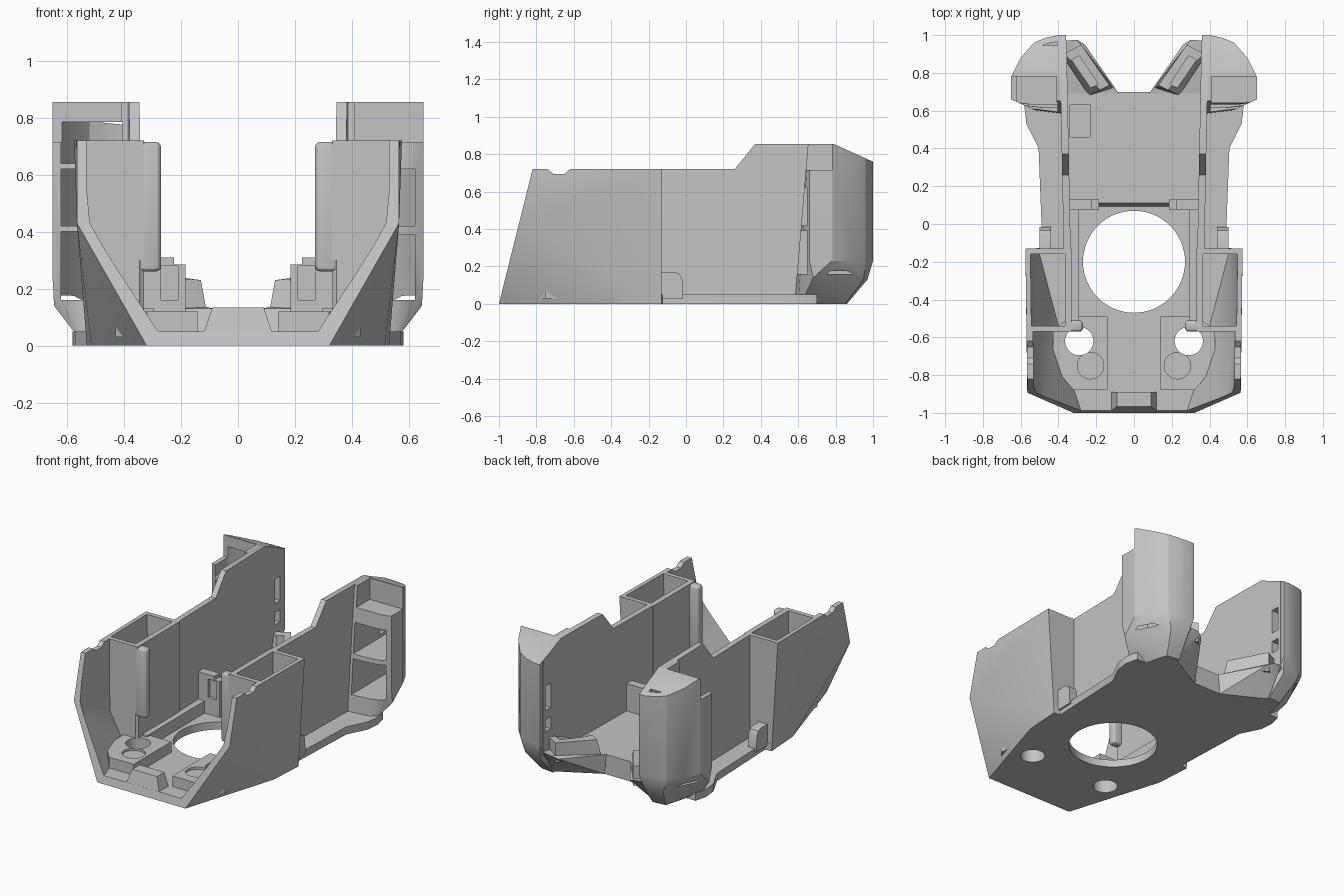
import bpy, bmesh, math
from mathutils import Vector

if "Cube" in bpy.data.objects:
    bpy.data.objects.remove(bpy.data.objects["Cube"])

grey = bpy.data.materials.new("light grey plastic")
grey.use_nodes = True
grey.diffuse_color = (0.55, 0.55, 0.55, 1)
grey.node_tree.nodes["Principled BSDF"].inputs["Base Color"].default_value = (0.55, 0.55, 0.55, 1)


def finish(name, bm):
    bmesh.ops.recalc_face_normals(bm, faces=bm.faces)
    me = bpy.data.meshes.new(name)
    bm.to_mesh(me)
    bm.free()
    me.materials.append(grey)
    ob = bpy.data.objects.new(name, me)
    bpy.context.collection.objects.link(ob)
    return ob


def hull(name, pts, side=1, both=False):
    """Convex solid around points; side mirrors x, both adds the mirrored points."""
    bm = bmesh.new()
    for x, y, z in pts:
        bm.verts.new((x * side, y, z))
        if both:
            bm.verts.new((-x, y, z))
    res = bmesh.ops.convex_hull(bm, input=bm.verts)
    bmesh.ops.delete(bm, geom=[v for v in res["geom_interior"] if isinstance(v, bmesh.types.BMVert)],
                     context='VERTS')
    bmesh.ops.dissolve_limit(bm, angle_limit=0.01, verts=bm.verts, edges=bm.edges)
    return finish(name, bm)


def box(name, x, y, z, side=1):
    return hull(name, [(a, b, c) for a in x for b in y for c in z], side)


def prism(name, outline, lo, hi, axis="z", side=1, shear=0.0):
    """Extrude a 2D outline along z (xy outline) or x (yz outline)."""
    bm = bmesh.new()

    def place(p, h):
        if axis == "z":
            return (p[0] * side, p[1], h)
        return ((h + shear * p[0]) * side, p[0], p[1])
    low = [bm.verts.new(place(p, lo)) for p in outline]
    top = [bm.verts.new(place(p, hi)) for p in outline]
    bm.faces.new(low)
    bm.faces.new(top)
    for i in range(len(low)):
        j = (i + 1) % len(low)
        bm.faces.new((low[i], low[j], top[j], top[i]))
    return finish(name, bm)


def cylinder(name, x, y, r, z, n=48):
    ring = [(x + r * math.cos(i * math.tau / n), y + r * math.sin(i * math.tau / n)) for i in range(n)]
    return prism(name, ring, z[0], z[1])


def cut(ob, *cutters):
    for c in cutters:
        c.hide_render = True
        mod = ob.modifiers.new("cut", 'BOOLEAN')
        mod.operation = 'DIFFERENCE'
        mod.solver = 'EXACT'
        mod.object = c
        bpy.context.view_layer.update()
        me = bpy.data.meshes.new_from_object(ob.evaluated_get(bpy.context.evaluated_depsgraph_get()))
        ob.modifiers.clear()
        ob.data = me
        bpy.data.objects.remove(c)


def bevel(ob, width, segments=3):
    bm = bmesh.new()
    bm.from_mesh(ob.data)
    bmesh.ops.bevel(bm, geom=bm.edges[:], offset=width, segments=segments, affect='EDGES', profile=0.5)
    bm.to_mesh(ob.data)
    bm.free()


# Front shell: faceted outer solid, hollowed and open at the front
shell = hull("front_shell", [(.32, -1, 0), (.515, -.37, 0), (.53, -.13, 0), (.565, -.893, .43),
                             (.565, -.82, .72), (.575, -.13, .72)], both=True)
cut(shell,
    hull("front_cavity", [(.27, -.99, .05), (.52, -.89, .43), (.53, -.82, .8), (.18, -1.29, .05),
                          (.43, -1.19, .43), (.53, -1.12, .8), (.42, -.57, .05), (.53, -.57, .25),
                          (.535, -.57, .8)], both=True),
    box("centre_channel", (-.33, .33), (-.6, 0), (.05, 1)),
    cylinder("round_opening", 0, -.2, .27, (-.1, .3), 64))
for s in (1, -1):
    cut(shell,
        hull("pod_pocket", [(.365, -.54, .8), (.545, -.54, .8), (.55, -.16, .8), (.365, -.16, .8),
                            (.365, -.54, .09), (.40, -.54, .09), (.50, -.16, .09), (.365, -.16, .09),
                            (.53, -.54, .32), (.54, -.16, .32)], s),
        prism("rim_notch", [(-.75, .75), (-.74, .72), (-.71, .695), (-.65, .695), (-.62, .72), (-.61, .75)],
              .45, .7, "x", s),
        cylinder("screw_hole", .29 * s, -.62, .075, (-.1, .3), 32))

# Raised centre of the front lip
hull("front_lip", [(.12, -.988, .045), (.09, -.967, .135), (.09, -.89, .135), (.12, -.89, .045)], both=True)

# Rear floor with its side ledges
half = [(.53, -.13), (.485, -.125), (.505, .4), (.57, .53), (.58, .62), (.56, .7)]
floor = prism("rear_floor", half + [(-x, y) for x, y in reversed(half)], 0, .05)
cut(floor, cylinder("round_opening", 0, -.2, .27, (-.1, .3), 64))
raised = hull("raised_floor", [(.36, .09, .04), (.36, .11, .13), (.36, .7, .13), (.36, .7, .04)], both=True)
cut(raised, box("floor_recess", (-.34, -.23), (.46, .63), (.08, .3)))

for s, label in ((1, "left"), (-1, "right")):
    # Long side wall, stepping up to the tower
    prism(label + "_side_wall", [(-.16, .03), (-.16, .72), (.26, .72), (.37, .855), (.79, .855),
                                 (.97, .773), (.97, .16), (.84, .03)], .338, .375, "x", s, .02)

    # Rounded strip on the inner corner of the pod
    strip = box(label + "_pod_strip", (.27, .36), (-.57, -.51), (.26, .715), s)
    bevel(strip, .02)

    # Raised mounting pad with a through hole and a blind hole
    pad = prism(label + "_mount_pad", [(.14, -.88), (.32, -.88), (.43, -.75), (.43, -.56), (.33, -.49),
                                       (.14, -.49)], .03, .12, "z", s)
    cut(pad, cylinder("screw_hole", .29 * s, -.62, .075, (-.1, .3), 32),
        cylinder("blind_hole", .23 * s, -.75, .07, (.105, .3), 32))

    # Low rail beside the round opening and upright bracket behind it
    box(label + "_floor_rail", (.295, .345), (-.52, .1), (.03, .13), s)
    bracket = box(label + "_bracket", (.185, .35), (.075, .13), (.05, .31), s)
    cut(bracket, box("bracket_step", (.1, .225), (0, .2), (.285, .4), s),
        box("bracket_groove", (.21, .27), (0, .095), (.16, .28), s))

    # Rounded tab on the outer ledge
    tab = [(-.14, .03), (-.14, .17), (-.06, .17), (-.035, .16), (-.02, .13), (-.015, .03)]
    prism(label + "_ledge_tab", tab, .44, .5, "x", s)

    # Rear corner tower: rounded plan, chamfered foot, sloping cap
    plan = [(.36, .66), (.36, 1), (.40, 1), (.47, .985), (.53, .96), (.6, .88), (.65, .78), (.65, .66)]
    foot = [(.36, .58, 0), (.36, .86, 0), (.45, .85, 0), (.52, .6, 0), (.58, .64, .055),
            (.38, .97, .13), (.5, .95, .13), (.645, .68, .14)]
    tower = hull(label + "_tower", foot + [(x, y, z) for x, y in plan for z in (.23, .95)], s)
    inner = [(.405, .4), (.405, .965), (.46, .955), (.52, .93), (.575, .86), (.62, .775), (.62, .4)]
    levels = ((.16, .39), (.42, .62)) if s > 0 else ((.16, .40), (.42, .62), (.64, .785))
    cut(tower,
        prism("cap_slope", [(.2, .855), (.79, .855), (1.1, .715), (1.1, 1.2), (.2, 1.2)], .2, .8, "x", s),
        box("shoulder", (.41, .8), (.4, .78), (.715, 1.2), s))
    for lo, hi in levels:
        cut(tower, prism("tower_pocket", inner, lo, hi, "z", s))
    wall = bpy.data.objects[label + "_side_wall"]
    for lo, hi in ((.30, .38), (.44, .60)):
        for part in (tower, wall):
            cut(part, box("tower_slot", (.3, .47), (.89, .945), (lo, hi), s))

    # Angled foot between the floor and the tower, with a slanted plate on top
    hull(label + "_rear_foot", [(.10, .7, 0), (.38, .7, 0), (.38, .85, 0), (.08, .69, .13), (.26, .95, .15),
                                (.30, .975, .17), (.38, .97, .18), (.38, .69, .13)], s)
    plate = hull(label + "_foot_plate", [(.11, .72, .12), (.24, .68, .12), (.13, .735, .23), (.18, .71, .235),
                                         (.28, .95, .25), (.37, .90, .25), (.28, .95, .12), (.38, .88, .12)], s)
    cut(plate, hull("plate_groove", [(.19, .74, .18), (.23, .72, .18), (.29, .89, .18), (.33, .87, .18),
                                     (.19, .74, .4), (.23, .72, .4), (.29, .89, .4), (.33, .87, .4)], s))

# Smooth shading with sharp creases
for ob in bpy.context.scene.objects:
    if ob.type == 'MESH':
        bpy.ops.object.select_all(action='DESELECT')
        ob.select_set(True)
        bpy.context.view_layer.objects.active = ob
        bpy.ops.object.shade_smooth_by_angle(angle=math.radians(25))
